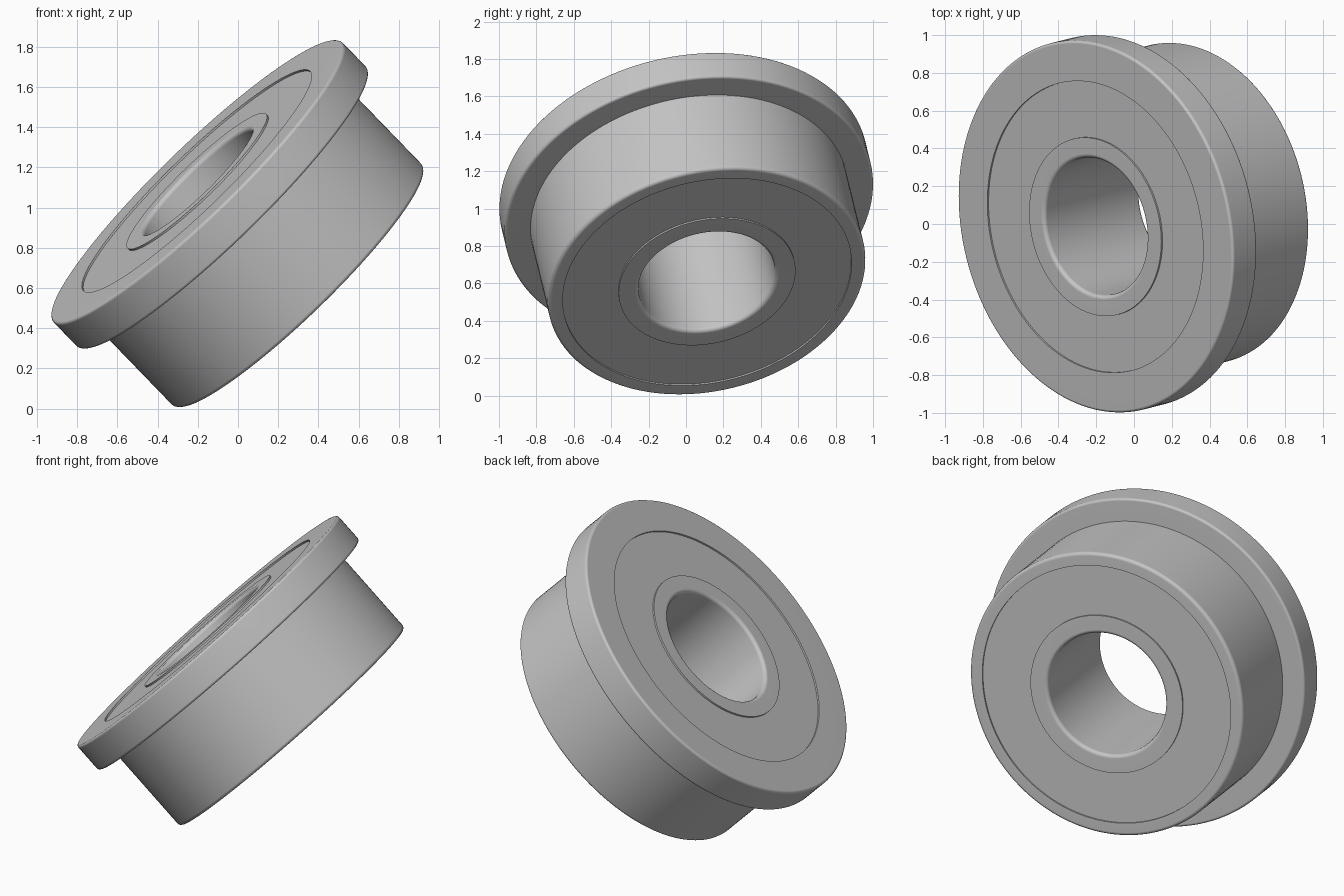
import bpy, bmesh, math
from mathutils import Vector

cube = bpy.data.objects.get("Cube")
if cube:
    bpy.data.objects.remove(cube, do_unlink=True)

# Overall proportions
HALF = 0.37           # half the width along the axis
FLANGE_R, BODY_R, BORE_R = 1.0, 0.862, 0.37
FLANGE_T = 0.188
SHIELD_IN, SHIELD_OUT = 0.48, 0.784
RECESS = 0.01
SEGMENTS = 128
AXIS = Vector((-0.685, -0.173, 0.708)).normalized()
CENTRE = Vector((0.048, 0.049, 0.87))

steel = bpy.data.materials.new("steel_grey")
steel.use_nodes = True
GREY = (0.56, 0.56, 0.56, 1)
steel.diffuse_color = GREY
steel.node_tree.nodes["Principled BSDF"].inputs["Base Color"].default_value = GREY


def rounded(points, steps=4):
    """Replace each corner (radius, height, fillet) with an arc."""
    out = []
    for i, (r, z, fillet) in enumerate(points):
        p = Vector((r, z))
        if not fillet:
            out.append(p)
            continue
        a = (Vector(points[i - 1][:2]) - p).normalized()
        b = (Vector(points[(i + 1) % len(points)][:2]) - p).normalized()
        for k in range(steps + 1):
            t = k / steps * math.pi / 2
            out.append(p + fillet * (a * (1 - math.sin(t)) + b * (1 - math.cos(t))))
    return out


def lathe(name, points):
    """Spin a closed profile about the tilted axis."""
    bm = bmesh.new()
    verts = [bm.verts.new((p.x, 0, p.y)) for p in rounded(points)]
    edges = [bm.edges.new((v, verts[i - 1])) for i, v in enumerate(verts)]
    bmesh.ops.spin(bm, geom=verts + edges, cent=(0, 0, 0), axis=(0, 0, 1),
                   angle=math.tau, steps=SEGMENTS)
    bmesh.ops.remove_doubles(bm, verts=bm.verts, dist=1e-4)
    bmesh.ops.recalc_face_normals(bm, faces=bm.faces)
    mesh = bpy.data.meshes.new(name)
    bm.to_mesh(mesh)
    bm.free()
    mesh.materials.append(steel)
    obj = bpy.data.objects.new(name, mesh)
    bpy.context.collection.objects.link(obj)
    obj.rotation_euler = AXIS.to_track_quat('Z', 'Y').to_euler()
    obj.location = CENTRE
    bpy.ops.object.select_all(action='DESELECT')
    obj.select_set(True)
    bpy.context.view_layer.objects.active = obj
    bpy.ops.object.shade_smooth_by_angle(angle=math.radians(30))
    # Keep the wide flat faces flat next to the small fillets
    weighted = obj.modifiers.new("flat_faces", 'WEIGHTED_NORMAL')
    weighted.keep_sharp = True
    return obj


# Outer ring with its flange at the upper end
lathe("outer_ring", [
    (SHIELD_OUT, -HALF, 0),
    (BODY_R, -HALF, 0.02),
    (BODY_R, HALF - FLANGE_T, 0),
    (FLANGE_R, HALF - FLANGE_T, 0.015),
    (FLANGE_R, HALF, 0.015),
    (SHIELD_OUT, HALF, 0),
])

# Inner ring with a rounded bore
lathe("inner_ring", [
    (BORE_R, -HALF, 0.022),
    (SHIELD_IN, -HALF, 0),
    (SHIELD_IN, HALF, 0),
    (BORE_R, HALF, 0.022),
])

# Slightly recessed shields closing both ends
for name, side in (("upper_shield", 1), ("lower_shield", -1)):
    outer, inner = side * (HALF - RECESS), side * (HALF - 0.06)
    lathe(name, [
        (SHIELD_IN - 0.004, inner, 0),
        (SHIELD_OUT + 0.004, inner, 0),
        (SHIELD_OUT + 0.004, outer, 0),
        (SHIELD_IN - 0.004, outer, 0),
    ])
